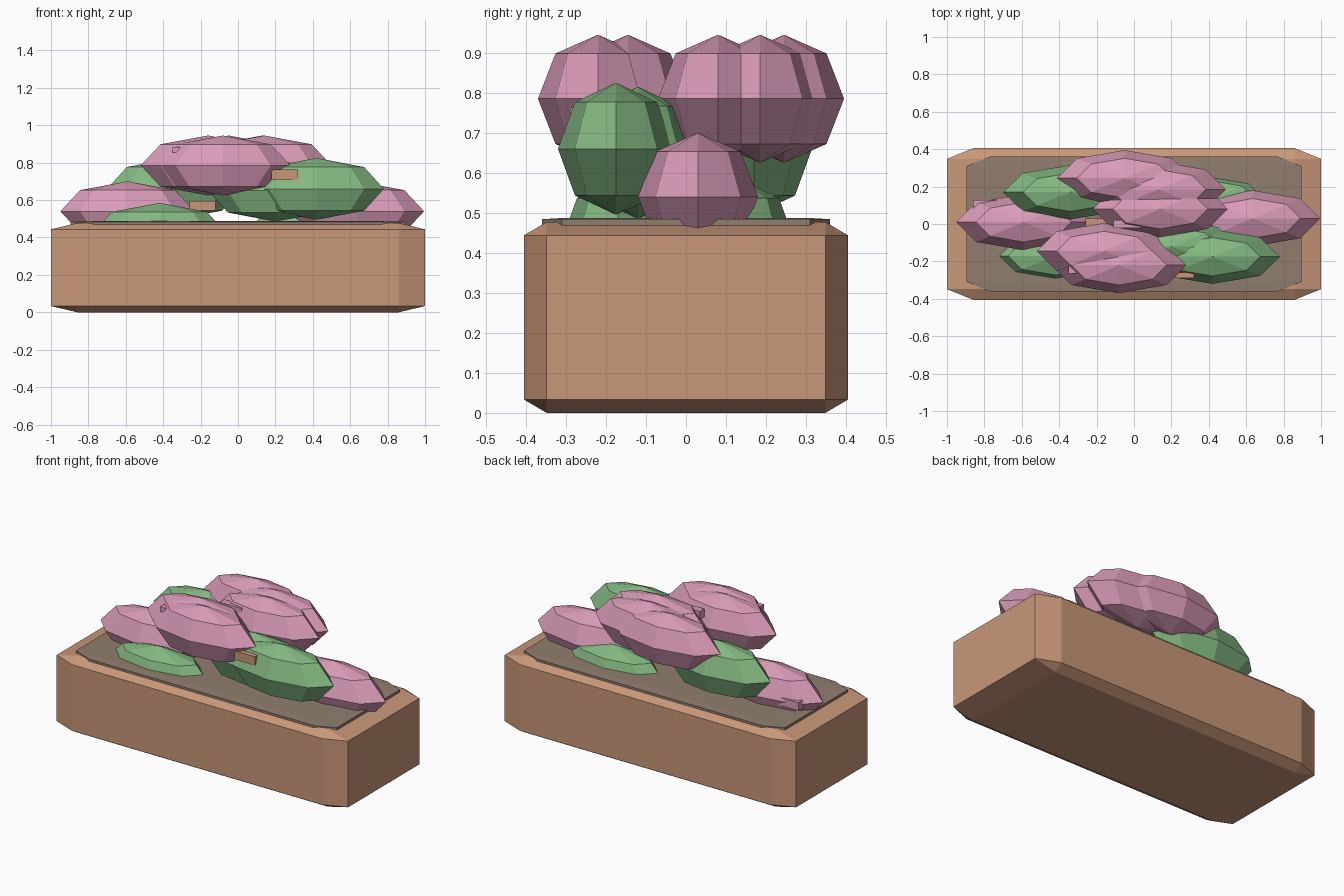
import bpy, bmesh
from mathutils import Matrix, Vector

old = bpy.data.objects.get("Cube")
if old:
    bpy.data.objects.remove(old, do_unlink=True)


def material(name, rgb):
    m = bpy.data.materials.new(name)
    m.use_nodes = True
    m.diffuse_color = (*rgb, 1)
    m.node_tree.nodes["Principled BSDF"].inputs["Base Color"].default_value = (*rgb, 1)
    return m


clay = material("clay brown", (0.58, 0.31, 0.19))
soil = material("soil grey brown", (0.28, 0.21, 0.155))
pink = material("blossom pink", (0.70, 0.33, 0.48))
green = material("leaf green", (0.23, 0.48, 0.22))


def finish(name, bm, centre, size, mat):
    # Stretch the unit shape to its size and place it
    bm.transform(Matrix.Diagonal((*size, 1)))
    mesh = bpy.data.meshes.new(name)
    bm.to_mesh(mesh)
    bm.free()
    mesh.materials.append(mat)
    ob = bpy.data.objects.new(name, mesh)
    ob.location = Vector(centre)
    bpy.context.collection.objects.link(ob)


def box(name, centre, size, mat, bevel=0):
    bm = bmesh.new()
    bmesh.ops.create_cube(bm, size=1)
    if bevel:
        bmesh.ops.bevel(bm, geom=bm.edges[:], offset=bevel, segments=1,
                        affect='EDGES', profile=0.5)
    finish(name, bm, centre, size, mat)


def clump(name, centre, mat, radii=(0.36, 0.15, 0.16)):
    bm = bmesh.new()
    bmesh.ops.create_uvsphere(bm, u_segments=8, v_segments=4, radius=1)
    finish(name, bm, centre, radii, mat)


# Planter with chamfered edges, and the soil plate on top
box("planter", (0, 0, 0.2385), (2, 0.81, 0.477), clay, 0.07)
box("soil", (0, 0, 0.465), (1.79, 0.72, 0.044), soil, 0.07)

# Upper blossoms
for i, (x, y) in enumerate([(-0.08, -0.22), (-0.16, -0.145), (0.14, 0.08),
                            (-0.05, 0.245), (0.13, 0.185)]):
    clump(f"upper_blossom_{i + 1}", (x, y, 0.785), pink)

# Low blossoms at both ends
clump("low_blossom_right", (-0.59, 0.01, 0.54), pink)
clump("low_blossom_left", (0.635, 0.03, 0.54), pink)

# Leaves, raised and half sunk in the soil
for i, c in enumerate([(0.42, -0.175, 0.66), (-0.34, 0.17, 0.66), (0.2, -0.12, 0.65),
                       (-0.42, -0.17, 0.42), (0.4, 0.13, 0.42)]):
    clump(f"leaf_clump_{i + 1}", c, green, (0.36, 0.145, 0.165))

# Twigs and stray petals
box("front_twig", (0.25, -0.275, 0.735), (0.14, 0.03, 0.055), clay)
box("middle_twig", (-0.19, 0.01, 0.57), (0.14, 0.04, 0.05), clay)
box("top_petal", (-0.035, 0.0, 0.86), (0.15, 0.045, 0.05), pink)
box("side_petal", (-0.79, 0.1, 0.535), (0.14, 0.055, 0.05), pink)
box("front_petal", (-0.33, -0.24, 0.87), (0.04, 0.05, 0.03), pink)
